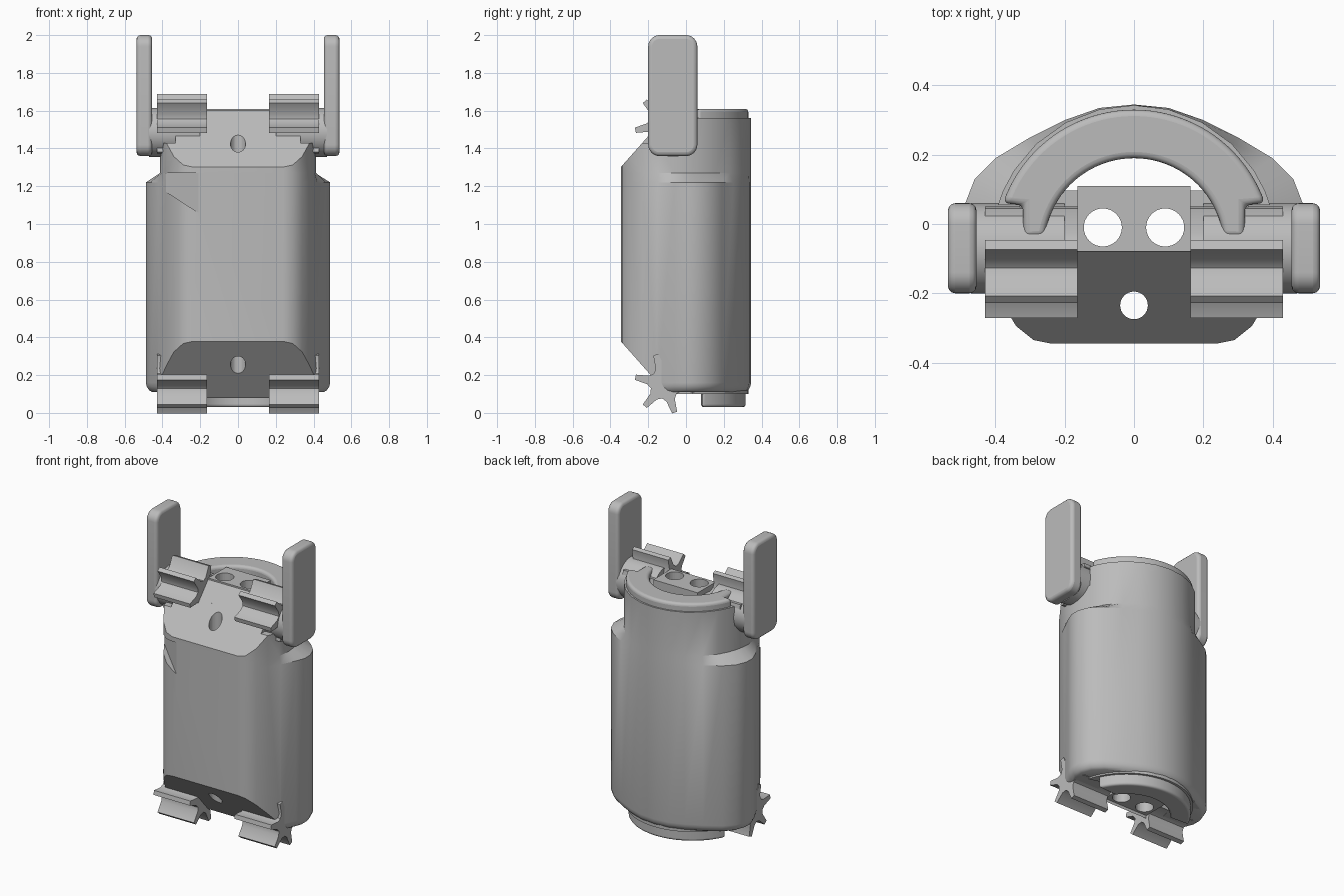
import bpy, bmesh, math
from mathutils import Vector, Matrix

cube = bpy.data.objects.get("Cube")
if cube:
    bpy.data.objects.remove(cube, do_unlink=True)

grey = bpy.data.materials.new("plain grey")
grey.use_nodes = True
COLOUR = (0.5, 0.5, 0.5, 1)
grey.diffuse_color = COLOUR
grey.node_tree.nodes["Principled BSDF"].inputs["Base Color"].default_value = COLOUR

AXIS_Y = -0.07      # centre of the round shell and the arm shafts


def loft(name, rings):
    """Closed solid through rings that have equal point counts."""
    bm = bmesh.new()
    rows = [[bm.verts.new(p) for p in ring] for ring in rings]
    n = len(rows[0])
    for a, b in zip(rows, rows[1:]):
        for i in range(n):
            j = (i + 1) % n
            bm.faces.new((a[i], a[j], b[j], b[i]))
    bm.faces.new(rows[0][::-1])
    bm.faces.new(rows[-1])
    bmesh.ops.recalc_face_normals(bm, faces=bm.faces)
    mesh = bpy.data.meshes.new(name)
    bm.to_mesh(mesh)
    bm.free()
    mesh.materials.append(grey)
    ob = bpy.data.objects.new(name, mesh)
    bpy.context.collection.objects.link(ob)
    return ob


def prism_z(name, pts, z0, z1):
    return loft(name, [[(x, y, z) for x, y in pts] for z in (z0, z1)])


def prism_x(name, pts, x0, x1):
    return loft(name, [[(x, y, z) for y, z in pts] for x in (x0, x1)])


def box(name, x, y, z):
    return prism_z(name, [(x[0], y[0]), (x[1], y[0]), (x[1], y[1]), (x[0], y[1])], *z)


def arc(cx, cy, r, a0, a1, n):
    return [(cx + r * math.cos(math.radians(a0 + (a1 - a0) * i / n)),
             cy + r * math.sin(math.radians(a0 + (a1 - a0) * i / n))) for i in range(n + 1)]


def circle(cx, cy, r, n=32):
    return arc(cx, cy, r, 0, 360, n)[:-1]


def cut(ob, cutters):
    for c in cutters:
        m = ob.modifiers.new("cut", 'BOOLEAN')
        m.operation, m.solver, m.object = 'DIFFERENCE', 'EXACT', c
        c.hide_render = True
        c.hide_viewport = True
        c.hide_set(True)


def smooth(ob, bevel=0.0, segments=4):
    if bevel:
        m = ob.modifiers.new("round", 'BEVEL')
        m.width, m.segments, m.limit_method = bevel, segments, 'ANGLE'
        m.angle_limit = math.radians(40)
    bpy.ops.object.select_all(action='DESELECT')
    ob.select_set(True)
    bpy.context.view_layer.objects.active = ob
    bpy.ops.object.shade_smooth_by_angle(angle=math.radians(32))


# Main body: flat front, flared sides, round back, narrowing at the shoulders
half = [(.24, -.345), (.29, -.335), (.34, -.295), (.38, -.23), (.42, -.15), (.465, -.06),
        (.488, 0), (.487, .06), (.46, .13), (.40, .19), (.3, .25), (.2, .3), (.1, .335)]
outline = half + [(0, .345)] + [(-x, y) for x, y in reversed(half)]


def ring(z, scale=1.0, limit=9.0):
    pts = []
    for x, y in outline:
        d = Vector((x, y - AXIS_Y)) * scale
        if d.length > limit:
            d *= limit / d.length
        pts.append((d.x, d.y + AXIS_Y, z))
    return pts


body = loft("body", [ring(.11, .93), ring(.12, .965), ring(.14, .99), ring(.16), ring(1.22),
                     ring(1.27, limit=.413), ring(1.56, limit=.413)])

# Cutters for the sloped front ends, the recesses, the slot and the holes
top_slope = prism_x("top_slope_cutter", [(-.435, 1.2), (-.08, 1.60), (-.08, 1.9), (-.435, 1.9)], -1, 1)
low_slope = prism_x("bottom_slope_cutter", [(-.435, .48), (-.08, .08), (-.08, -.3), (-.435, -.3)], -1, 1)
slot = prism_z("slot_cutter", arc(0, AXIS_Y, .26, 40, 140, 20), -.5, 2.5)
top_recess = prism_z("top_recess_cutter", circle(0, AXIS_Y, .26, 40), 1.5, 2)
low_recess = prism_z("bottom_recess_cutter", arc(0, AXIS_Y, .26, 0, 180, 24), -.3, .17)
holes = [prism_z("hole_cutter", circle(x, y, r), -.5, 2.5)
         for x, y, r in ((-.09, -.01, .055), (.09, -.01, .055), (0, -.235, .04))]
pockets = [box("shaft_pocket_cutter", x, (-.6, .055), (1.43, 2)) for x in ((.33, .7), (-.7, -.33))]
pockets += [box("gear_pocket_cutter", x, (-.6, -.04), (1.5, 2)) for x in ((.165, .5), (-.5, -.165))]
notch = prism_z("notch_cutter", [(-.21, -.345), (-.42, -.2), (-.6, -.2), (-.6, -.6), (-.21, -.6)], 1.0, 1.27)
for v in notch.data.vertices:
    if v.co.z < 1.1:
        v.co.z = 1.06 + (-.21 - v.co.x) * .65
cut(body, [top_slope, low_slope, slot, top_recess, low_recess, notch] + pockets + holes)
smooth(body)

# Central block carrying the bored holes, flush with the slopes
block = prism_x("centre_block", [(-.33, 1.318), (-.08, 1.60), (-.08, 1.61), (.11, 1.61),
                                 (.11, .1), (-.08, .1), (-.08, .08), (-.33, .362)], -.163, .163)
cut(block, holes)
smooth(block)

# Rounded half rings at the top and bottom of the shell
top_ring = prism_z("top_ring", arc(0, AXIS_Y, .40, 19, 161, 40) + [(-.32, .055), (-.32, -.04)]
                   + arc(0, AXIS_Y, .26, 173, 7, 40) + [(.32, -.04), (.32, .055)], 1.4, 1.61)
smooth(top_ring, .03)
collar = prism_z("bottom_collar", arc(0, AXIS_Y, .40, 15, 165, 40) + arc(0, AXIS_Y, .26, 145, 35, 30), .1, .2)
smooth(collar)
foot_ring = prism_z("foot_ring", arc(0, AXIS_Y, .385, 24, 156, 40) + arc(0, AXIS_Y, .26, 145, 35, 30), .03, .2)
smooth(foot_ring, .02)


# Six-toothed gear section
def gear_points(cy, cz, flip):
    pts = []
    for k in range(6):
        for da, r in ((-30, .08), (-14, .095), (-5, .162), (5, .162), (14, .095)):
            a = math.radians(108 + 60 * k + da)
            pts.append((cy + r * math.cos(a), cz + flip * r * math.sin(a)))
    return pts


for side, s in (("left", 1), ("right", -1)):
    for level, cz, flip in (("top", 1.53, -1), ("bottom", .155, 1)):
        smooth(prism_x(f"{level}_{side}_gear", gear_points(-.11, cz, flip), s * .163, s * .43))
    # Shaft and upright arm plate
    smooth(prism_x(f"{side}_shaft", circle(AXIS_Y, 1.485, .13, 40), s * .2, s * .47))
    corners = []
    for cy, cz, a in ((.0, 1.94, 0), (-.14, 1.94, 90), (-.14, 1.42, 180), (.0, 1.42, 270)):
        corners += arc(cy, cz, .06, a, a + 90, 8)
    smooth(prism_x(f"{side}_arm", corners, s * .455, s * .537), .02, 3)
